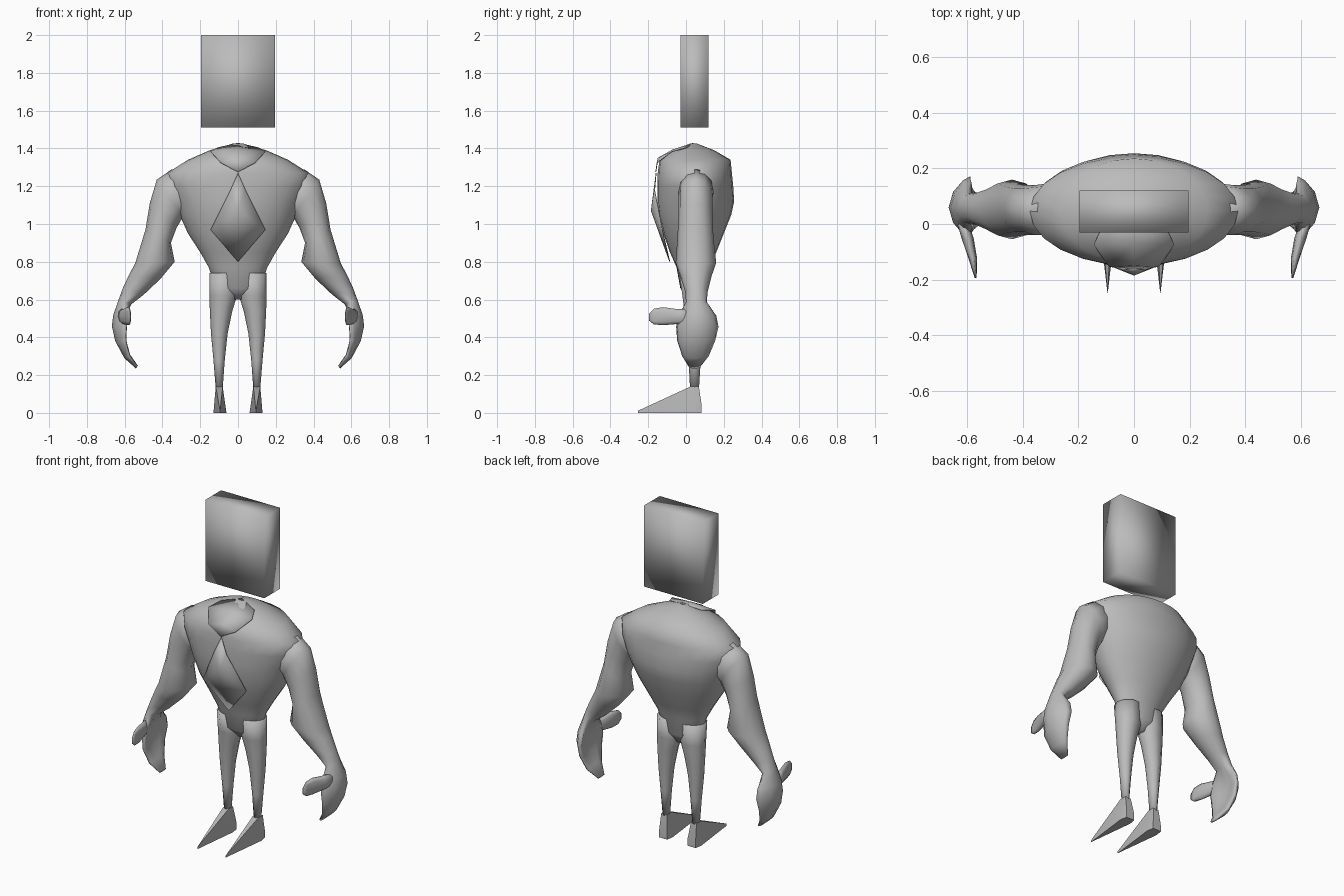
import bpy, bmesh, math

grey = bpy.data.materials.new("plain grey")
grey.diffuse_color = (0.5, 0.5, 0.5, 1)


def finish(name, bm, angle=None):
    bmesh.ops.recalc_face_normals(bm, faces=bm.faces[:])
    me = bpy.data.meshes.new(name)
    bm.to_mesh(me)
    bm.free()
    me.materials.append(grey)
    ob = bpy.data.objects.new(name, me)
    bpy.context.collection.objects.link(ob)
    for p in me.polygons:
        p.use_smooth = True
    if angle:
        bpy.context.view_layer.objects.active = ob
        ob.select_set(True)
        bpy.ops.object.shade_smooth_by_angle(angle=math.radians(angle))
        ob.select_set(False)
    return ob


def loft(name, rings, angle=None):
    """Skin a list of point rings and close both ends."""
    bm = bmesh.new()
    vs = [[bm.verts.new(p) for p in r] for r in rings]
    n = len(vs[0])
    for a, b in zip(vs, vs[1:]):
        for i in range(n):
            j = (i + 1) % n
            bm.faces.new((a[i], a[j], b[j], b[i]))
    bm.faces.new(vs[0])
    bm.faces.new(vs[-1])
    return finish(name, bm, angle)


def angles(n):
    return [2 * math.pi * i / n for i in range(n)]


def flat_ring(z, x0, x1, y0, y1, n):
    return [((x0 + x1) / 2 + (x1 - x0) / 2 * math.cos(t),
             (y0 + y1) / 2 + (y1 - y0) / 2 * math.sin(t), z) for t in angles(n)]


def limb_ring(s, ox, oz, ix, iz, y0, y1, cup=0, n=12):
    """Ring between an outer and an inner point; cup bends its edges inward."""
    out = []
    for t in angles(n):
        c, h = math.cos(t) / 2, (y1 - y0) / 2 * math.sin(t)
        x = (ox + ix) / 2 + c * (ox - ix) - cup * h * h
        out.append((s * x, (y0 + y1) / 2 + h, (oz + iz) / 2 + c * (oz - iz)))
    return out


# Floating block head
bm = bmesh.new()
bmesh.ops.create_cube(bm, size=1)
for v in bm.verts:
    v.co = (v.co.x * 0.394, 0.045 + v.co.y * 0.15, 1.755 + v.co.z * 0.49)
finish("head", bm)

# Torso: height, half width, front, back
torso = [(0.60, 0.03, 0.02, 0.07), (0.66, 0.12, -0.03, 0.105), (0.77, 0.155, -0.05, 0.12),
         (0.85, 0.20, -0.085, 0.16), (0.95, 0.265, -0.12, 0.20), (1.05, 0.31, -0.145, 0.24),
         (1.12, 0.335, -0.152, 0.255), (1.20, 0.37, -0.152, 0.25), (1.27, 0.375, -0.15, 0.243),
         (1.34, 0.265, -0.14, 0.236), (1.39, 0.15, -0.07, 0.15), (1.425, 0.03, 0.02, 0.06)]
loft("torso", [flat_ring(z, -w, w, a, b, 24) for z, w, a, b in torso])

# Arm with mitten: outer x z, inner x z, front, back, cupping
arm = [(0.35, 1.29, 0.20, 1.10, -0.04, 0.15), (0.43, 1.235, 0.29, 1.04, -0.04, 0.14),
       (0.467, 1.11, 0.325, 0.98, -0.04, 0.14), (0.49, 0.97, 0.355, 0.90, -0.045, 0.145),
       (0.545, 0.79, 0.335, 0.80, -0.055, 0.16), (0.575, 0.735, 0.41, 0.71, -0.03, 0.135),
       (0.61, 0.66, 0.50, 0.625, -0.005, 0.115), (0.632, 0.60, 0.565, 0.575, 0.0, 0.11),
       (0.66, 0.52, 0.60, 0.51, -0.04, 0.16, 4), (0.668, 0.46, 0.612, 0.45, -0.052, 0.172, 4),
       (0.65, 0.38, 0.602, 0.385, -0.047, 0.155, 3), (0.602, 0.29, 0.572, 0.31, -0.02, 0.12, 2),
       (0.54, 0.235, 0.53, 0.25, 0.015, 0.075)]
# Thumb: y, x, z, half thickness, half height
thumb = [(0.03, 0.625, 0.51, 0.02, 0.04), (-0.05, 0.60, 0.51, 0.022, 0.042),
         (-0.12, 0.582, 0.512, 0.016, 0.05), (-0.17, 0.574, 0.51, 0.008, 0.044),
         (-0.195, 0.571, 0.507, 0.003, 0.02)]
# Leg: height, inner x, outer x, front, back
leg = [(0.74, 0.01, 0.15, -0.04, 0.115), (0.62, 0.005, 0.152, -0.022, 0.108),
       (0.54, 0.03, 0.149, -0.012, 0.10), (0.42, 0.055, 0.143, 0.0, 0.09),
       (0.28, 0.07, 0.13, 0.012, 0.08), (0.13, 0.081, 0.118, 0.02, 0.07)]
# Foot wedge corners
foot = [(0.081, 0.025, 0.14), (0.118, 0.025, 0.14), (0.081, 0.068, 0.14), (0.118, 0.068, 0.14),
        (0.068, 0.083, 0), (0.122, 0.083, 0), (0.061, 0.04, 0), (0.13, 0.04, 0),
        (0.068, 0.083, 0.04), (0.122, 0.083, 0.04), (0.095, -0.253, 0), (0.095, -0.253, 0.012)]

for s, side in ((1, "left"), (-1, "right")):
    loft(side + "_arm", [limb_ring(s, *r) for r in arm])
    loft(side + "_thumb", [[(s * (x + a * math.cos(t)), y, z + b * math.sin(t))
                            for t in angles(10)] for y, x, z, a, b in thumb])
    loft(side + "_leg", [flat_ring(z, *sorted((s * a, s * b)), c, d, 10) for z, a, b, c, d in leg])
    bm = bmesh.new()
    for x, y, z in foot:
        bm.verts.new((s * x, y, z))
    bmesh.ops.convex_hull(bm, input=bm.verts[:])
    finish(side + "_foot", bm, 40)


def plate(name, pts, faces):
    """Thin sheet lying just off the chest."""
    bm = bmesh.new()
    vs = [bm.verts.new(p) for p in pts]
    for f in faces:
        bm.faces.new([vs[i] for i in f])
    ob = finish(name, bm)
    mod = ob.modifiers.new("thickness", "SOLIDIFY")
    mod.thickness = 0.004


# Pointed chest panel with a raised centre
plate("chest_diamond",
      [(0, -0.16, 1.27), (-0.145, -0.128, 0.97), (0, -0.088, 0.80), (0.145, -0.128, 0.97),
       (0, -0.186, 1.07), (-0.04, -0.168, 1.18), (0.04, -0.168, 1.18)],
      [(0, 5, 4), (0, 4, 6), (5, 1, 4), (6, 4, 3), (1, 2, 4), (2, 3, 4)])

# V-shaped collar across the neck
plate("collar",
      [(0, -0.162, 1.275), (-0.09, -0.155, 1.325), (-0.145, -0.075, 1.385), (-0.11, 0.0, 1.405),
       (0, 0.04, 1.43), (0.11, 0.0, 1.405), (0.145, -0.075, 1.385), (0.09, -0.155, 1.325),
       (0, -0.15, 1.35), (0, -0.07, 1.395)],
      [(0, 8, 1), (0, 7, 8), (1, 8, 9, 2), (8, 7, 6, 9), (2, 9, 4, 3), (9, 6, 5, 4)])
